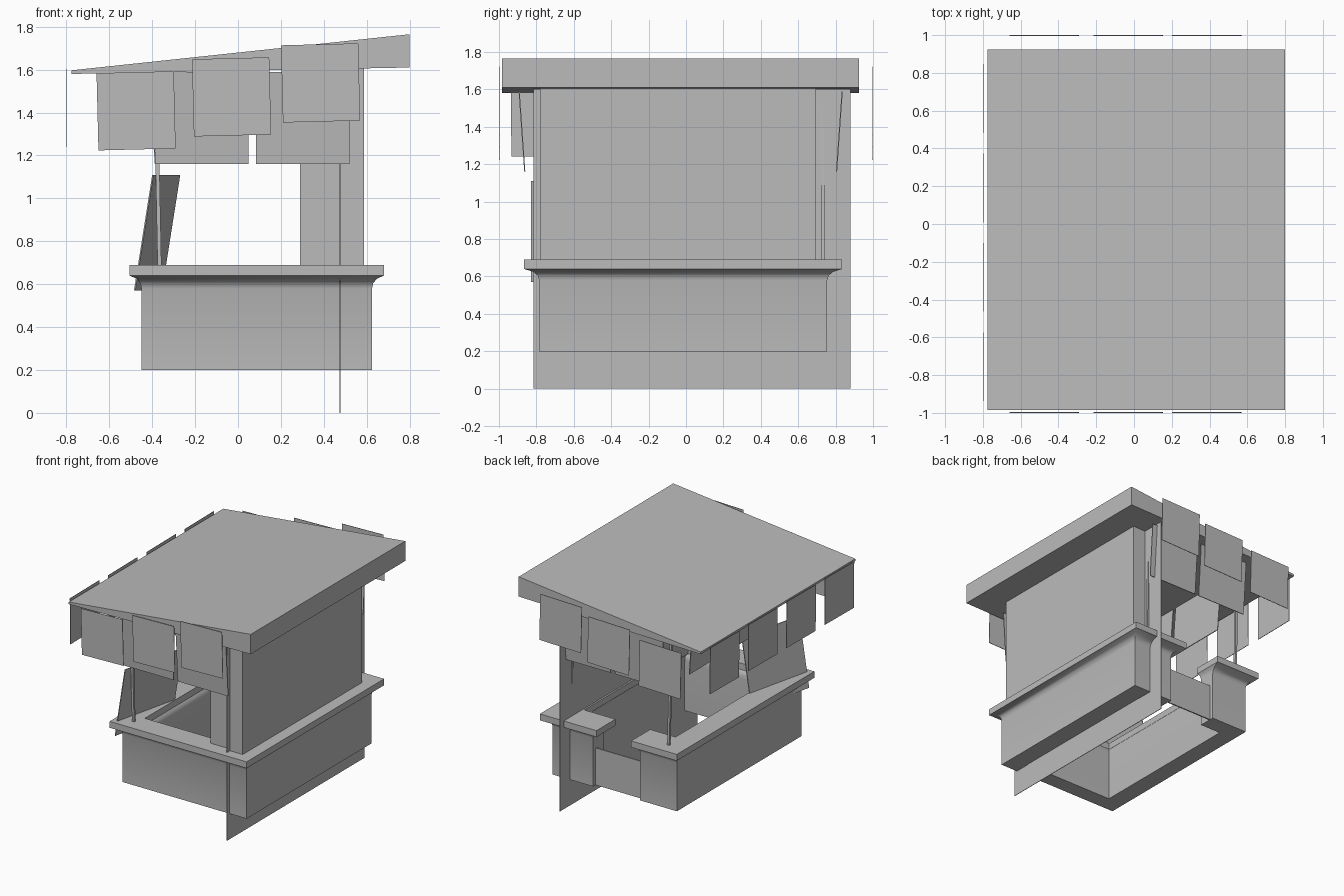
import bpy
import bmesh
from mathutils import Matrix, Vector, Euler

if "Cube" in bpy.data.objects:
    bpy.data.objects.remove(bpy.data.objects["Cube"], do_unlink=True)

GREY = (0.5, 0.5, 0.5, 1.0)
grey = bpy.data.materials.new("plain_grey")
grey.use_nodes = True
grey.diffuse_color = GREY
grey.node_tree.nodes["Principled BSDF"].inputs["Base Color"].default_value = GREY


def finish(name, bm):
    bmesh.ops.recalc_face_normals(bm, faces=bm.faces)
    mesh = bpy.data.meshes.new(name)
    bm.to_mesh(mesh)
    bm.free()
    mesh.materials.append(grey)
    obj = bpy.data.objects.new(name, mesh)
    bpy.context.collection.objects.link(obj)
    return obj


def box(name, centre, size, turn=(0, 0, 0)):
    bm = bmesh.new()
    matrix = Matrix.LocRotScale(Vector(centre), Euler(turn), Vector(size))
    bmesh.ops.create_cube(bm, size=1, matrix=matrix)
    return finish(name, bm)


def span(name, lo, hi):
    lo, hi = Vector(lo), Vector(hi)
    return box(name, (lo + hi) / 2, hi - lo)


def loft(name, rings):
    """Skin matching rings of points and cap both ends."""
    bm = bmesh.new()
    loops = [[bm.verts.new(p) for p in ring] for ring in rings]
    n = len(loops[0])
    for a, b in zip(loops, loops[1:]):
        for i in range(n):
            j = (i + 1) % n
            bm.faces.new((a[i], a[j], b[j], b[i]))
    bm.faces.new(loops[0][::-1])
    bm.faces.new(loops[-1])
    return finish(name, bm)


# Wedge roof, thick on the wall side
roof = [(-0.775, 1.58), (0.8, 1.61), (0.8, 1.765), (-0.775, 1.597)]
loft("roof", [[(x, y, z) for x, z in roof] for y in (-0.985, 0.925)])


# Counter: a C-shaped footprint with a flared ledge and a gap at the back
def footprint(z, flare):
    x0, x1 = -0.45 - 0.055 * flare, 0.625 + 0.055 * flare
    y0, y1 = -0.785 - 0.08 * flare, 0.755 + 0.08 * flare
    inset = 0.02 * flare
    ix0, ix1 = -0.31 - inset, 0.48 - inset
    iy0, iy1 = -0.66 - inset, 0.62 - inset
    g0, g1 = -0.13 + inset, 0.275 - 0.085 * flare
    pts = [(x0, y0), (x1, y0), (x1, y1), (g1, y1), (g1, iy1), (ix1, iy1),
           (ix1, iy0), (ix0, iy0), (ix0, iy1), (g0, iy1), (g0, y1), (x0, y1)]
    return [(x, y, z) for x, y in pts]


levels = [(0.2, 0), (0.58, 0), (0.605, 0.1), (0.625, 0.4),
          (0.64, 1), (0.69, 1)]
counter = loft("counter", [footprint(z, f) for z, f in levels])
bpy.ops.object.select_all(action="DESELECT")
bpy.context.view_layer.objects.active = counter
counter.select_set(True)
bpy.ops.object.shade_smooth_by_angle(angle=0.6)

# Low gate in the gap
span("gate", (-0.15, 0.715, 0.2), (0.3, 0.725, 0.49))

# Side wall, its thin full-height panel and the front return
span("side_wall", (0.478, -0.78, 0.6), (0.587, 0.695, 1.607))
span("wall_panel", (0.473, -0.815, 0), (0.477, 0.88, 1.603))
span("front_return", (0.29, -0.755, 0.68), (0.48, -0.745, 1.6))

# Corner posts, slightly out of plumb
for name, x, y in (("front_post", -0.375, -0.77),
                   ("back_post", -0.375, 0.73),
                   ("wall_post", 0.475, 0.73)):
    box(name, (x, y, 1.14), (0.018, 0.018, 0.92), (0.01, -0.02, 0))

# Hanging boards under the roof, tilted outward at the top
for i, x in enumerate((-0.1675, 0.3025)):
    for side, y, tilt in (("front", -0.877, 0.07), ("back", 0.82, -0.07)):
        box(f"{side}_board_{i + 1}", (x, y, 1.375),
            (0.435, 0.006, 0.43), (tilt, 0, 0))
for i, y in enumerate((-0.3, 0.25)):
    box(f"side_board_{i + 1}", (-0.4, y, 1.375),
        (0.006, 0.52, 0.43), (0, -0.07, 0))

# Square flags around the eaves
for i, (x, z) in enumerate(((-0.475, 1.408), (-0.03, 1.473), (0.385, 1.538))):
    for side, y in (("front", -0.998), ("back", 0.998)):
        box(f"{side}_flag_{i + 1}", (x, y, z),
            (0.36, 0.004, 0.36), (0, -0.025, 0))
for i in range(4):
    box(f"side_flag_{i + 1}", (-0.798, -0.755 + 0.473 * i, 1.422),
        (0.004, 0.36, 0.36), (0.01, 0, 0))

# Leaning shutter resting on the counter
loft("shutter", [[(x - 0.085, y, 0.57), (x, y, 1.11),
                  (x + 0.006, y, 1.11), (x - 0.079, y, 0.57)]
                 for x, y in ((-0.4, -0.83), (-0.275, -0.3))])
